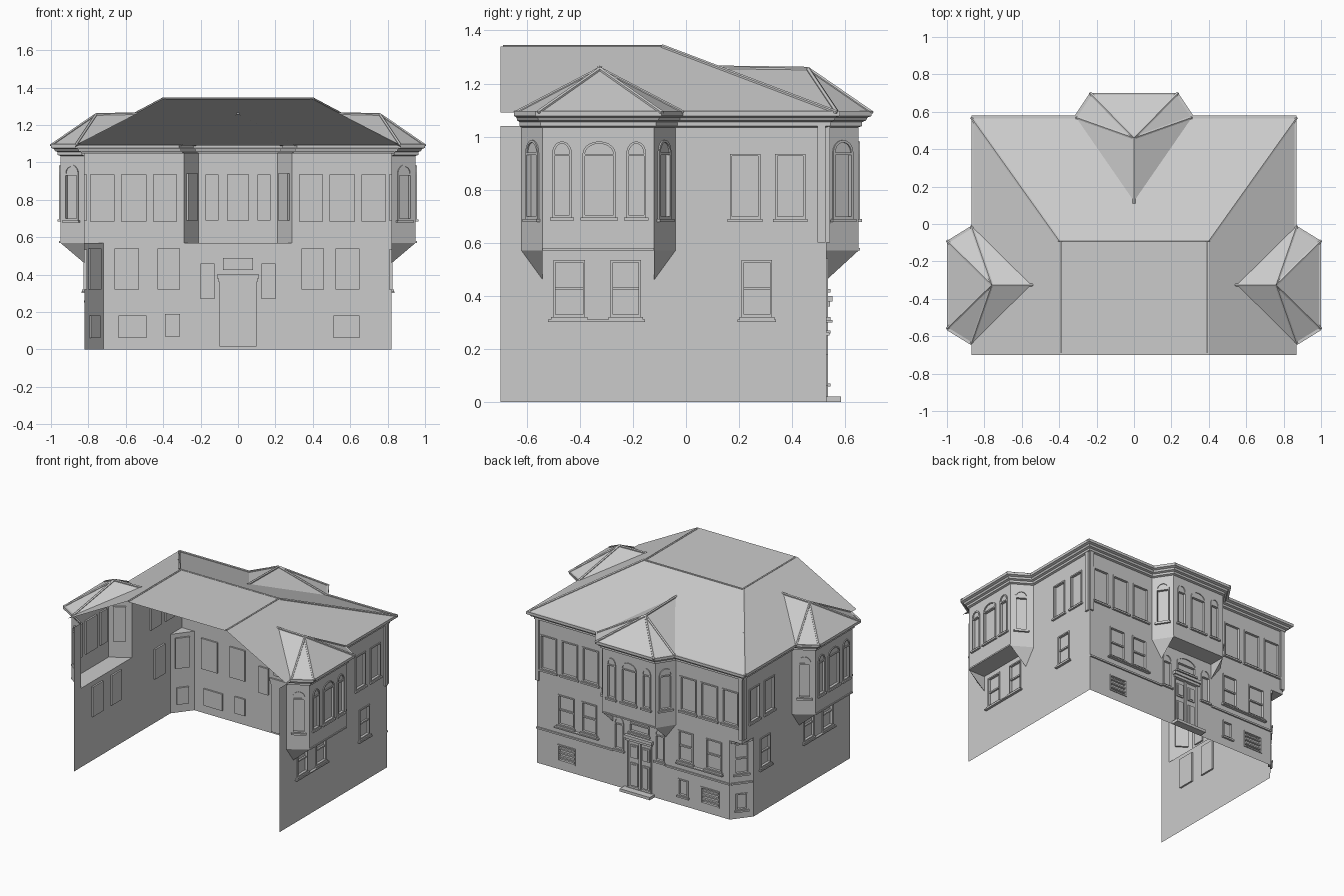
import bpy, bmesh, math
from mathutils import Vector as V

if "Cube" in bpy.data.objects:
    bpy.data.objects.remove(bpy.data.objects["Cube"])


def finish(name, bm, mirror=False):
    me = bpy.data.meshes.new(name)
    bm.to_mesh(me)
    bm.free()
    ob = bpy.data.objects.new(name, me)
    bpy.context.collection.objects.link(ob)
    if mirror:
        m = ob.modifiers.new("Mirror", 'MIRROR')
        m.use_mirror_merge = False
    return ob


def poly(bm, pts):
    return bm.faces.new([bm.verts.new(p) for p in pts])


def hexa(bm, lo, hi):
    """Closed prism between two matching rings of points."""
    a = [bm.verts.new(p) for p in lo]
    b = [bm.verts.new(p) for p in hi]
    n = len(a)
    fs = [bm.faces.new(a[::-1]), bm.faces.new(b)]
    fs += [bm.faces.new((a[i], a[(i + 1) % n], b[(i + 1) % n], b[i])) for i in range(n)]
    bmesh.ops.recalc_face_normals(bm, faces=fs)


def wall(name, a, b, axis, z0, z1, wins=(), bars=(), mirror=False):
    """Wall sheet from a to b (outside on the right hand). Windows and bars use
    world coordinates along axis: (c0, c1, z0, z1, style) / (c0, c1, z0, z1, depth)."""
    bm = bmesh.new()
    a, b = V((*a, 0)), V((*b, 0))
    L = (b - a).length
    d = (b - a) / L
    n = V((d.y, -d.x, 0))
    P = lambda u, z, o=0: a + d * u + n * o + V((0, 0, z))
    U = lambda c: (c - a[axis]) / (b[axis] - a[axis]) * L

    def bar(u0, u1, w0, w1, o0, o1):
        hexa(bm, [P(u0, w0, o0), P(u1, w0, o0), P(u1, w1, o0), P(u0, w1, o0)],
             [P(u0, w0, o1), P(u1, w0, o1), P(u1, w1, o1), P(u0, w1, o1)])

    holes = [(*sorted((U(w[0]), U(w[1]))), w[2], w[3], w[4]) for w in wins]
    us = sorted({0, L, *(h[0] for h in holes), *(h[1] for h in holes)})
    zs = sorted({z0, z1, *(h[2] for h in holes), *(h[3] for h in holes)})
    for u0, u1 in zip(us, us[1:]):
        for w0, w1 in zip(zs, zs[1:]):
            um, wm = (u0 + u1) / 2, (w0 + w1) / 2
            if not any(h[0] < um < h[1] and h[2] < wm < h[3] for h in holes):
                poly(bm, [P(u0, w0), P(u1, w0), P(u1, w1), P(u0, w1)])
    for u0, u1, w0, w1, style in holes:
        # recessed pane, reveals and casing
        r = -0.012
        c = [(u0, w0), (u1, w0), (u1, w1), (u0, w1)]
        poly(bm, [P(*p, r) for p in c])
        for p, q in zip(c, c[1:] + c[:1]):
            poly(bm, [P(*p), P(*q), P(*q, r), P(*p, r)])
        f = 0.009
        for s in ((u0, u0 + f, w0, w1), (u1 - f, u1, w0, w1),
                  (u0 + f, u1 - f, w0, w0 + f), (u0 + f, u1 - f, w1 - f, w1)):
            bar(*s, r, 0.006)
        um, wm = (u0 + u1) / 2, (w0 + w1) / 2
        if style in ('sash', 'arch', 'plain'):
            bar(u0 - .008, u1 + .008, w0 - .012, w0, 0, 0.014)
        if style == 'sash':
            bar(u0 + f, u1 - f, wm - .005, wm + .005, r, 0)
        if style == 'vent':
            for k in (1, 2, 3):
                z = w0 + (w1 - w0) * k / 4
                bar(u0 + f, u1 - f, z - .005, z + .005, r, 0.003)
        if style == 'arch':
            hw, N = (u1 - u0) / 2, 10
            at = lambda k, g: (um - math.cos(math.pi * k / N) * (hw - g),
                               w1 + math.sin(math.pi * k / N) * (0.047 - g))
            for k in range(N):
                ring = [at(k, 0), at(k + 1, 0), at(k + 1, .009), at(k, .009)]
                hexa(bm, [P(*p, 0) for p in ring], [P(*p, .006) for p in ring])
        if style == 'door':
            bar(um - .008, um + .008, w0, w1 - .04, r, -.002)
            for s in (-1, 1):
                for p0, p1 in ((.035, .2), (.235, .33)):
                    x0, x1 = sorted((um + s * .02, um + s * .075))
                    bar(x0, x1, p0, p1, r, -.004)
                    bar(x0 + .01, x1 - .01, p0 + .01, p1 - .01, r, 0)
            bar(u0 - .012, u1 + .012, w1 - .022, w1, r, .022)
            bar(u0 - .005, u1 + .005, w1 - .04, w1 - .022, r, .013)
    for c0, c1, w0, w1, o in bars:
        bar(*sorted((U(c0), U(c1))), w0, w1, 0, o)
    return finish(name, bm, mirror)


SB = [(.82, -.62), (.95, -.54), (.95, -.12), (.82, -.04)]   # side bay plan
BB = [(.29, .53), (.21, .65), (-.21, .65), (-.29, .53)]     # rear bay plan
FL, TOP = .57, 1.05

# side walls, upper and ground storeys
wall("side_upper_front", (.82, -.7), SB[0], 1, FL, 1.04, mirror=True)
wall("side_upper_rear", SB[3], (.82, .53), 1, FL, TOP,
     [(.165, .28, .69, .935, 'plain'), (.335, .45, .69, .935, 'plain')],
     [(.495, .525, .6, 1.04, .012)], mirror=True)
wall("side_ground", (.82, -.7), (.82, .40), 1, 0, FL,
     [(-.5, -.38, .32, .535, 'sash'), (-.285, -.17, .32, .535, 'sash'),
      (.21, .325, .32, .535, 'sash')],
     [(-.52, -.155, .302, .31, .018), (.195, .34, .302, .31, .018)], mirror=True)
wall("right_ground_corner", (.82, .40), (.82, .53), 1, 0, FL)

# chamfered ground corner with the overhang above it
wall("chamfer_corner", (-.72, .53), (-.82, .40), 0, 0, FL,
     [(-.8, -.74, .32, .54, 'sash'), (-.795, -.745, .06, .18, 'plain')],
     [(-.815, -.725, .25, .262, .01), (-.815, -.725, .55, .57, .01)])
bm = bmesh.new()
poly(bm, [(-.72, .53, FL), (-.82, .53, FL), (-.82, .40, FL)])
finish("corner_overhang", bm)

# side bays
wall("side_bay_front_cheek", SB[0], SB[1], 1, FL, TOP, [(-.60, -.555, .69, .94, 'arch')], mirror=True)
wall("side_bay_face", SB[1], SB[2], 1, FL, TOP,
     [(-.505, -.43, .695, .935, 'arch'), (-.39, -.265, .695, .935, 'arch'),
      (-.225, -.15, .695, .935, 'arch')], [(-.54, -.12, .57, .58, .006)], mirror=True)
wall("side_bay_rear_cheek", SB[2], SB[3], 1, FL, TOP, [(-.105, -.06, .69, .94, 'arch')], mirror=True)

# rear wall
wall("rear_upper", (.82, .53), BB[0], 0, FL, TOP,
     [(.66, .79, .685, .935, 'plain'), (.49, .625, .685, .935, 'plain'),
      (.325, .455, .685, .935, 'plain')], [(.797, .825, .6, 1.04, .012)], mirror=True)
wall("rear_bay_cheek", BB[0], BB[1], 0, FL, TOP, [(.275, .225, .69, .94, 'arch')], mirror=True)
wall("rear_bay_face", BB[1], BB[2], 0, FL, TOP,
     [(.105, .175, .69, .935, 'arch'), (-.06, .06, .69, .935, 'arch'),
      (-.175, -.105, .69, .935, 'arch')], [(.21, -.21, .57, .58, .006)])
wall("rear_ground", (.82, .53), (-.72, .53), 0, 0, FL,
     [(.52, .65, .32, .54, 'sash'), (.34, .46, .32, .54, 'sash'),
      (-.43, -.31, .32, .54, 'sash'), (-.66, -.53, .32, .54, 'sash'),
      (.51, .65, .06, .18, 'vent'), (-.64, -.49, .06, .18, 'vent'), (-.39, -.31, .07, .19, 'plain'),
      (-.1, .1, .015, .4, 'door'), (.125, .2, .27, .46, 'arch'), (-.2, -.125, .27, .46, 'arch'),
      (-.08, .08, .425, .49, 'arch')],
     [(.82, .21, .25, .262, .01), (-.21, -.72, .25, .262, .01),
      (.67, .32, .3, .308, .022), (-.3, -.67, .3, .308, .022), (-.12, .12, 0, .02, .055)])

# bay floors and wedge brackets
bm = bmesh.new()
poly(bm, [(x, y, FL) for x, y in SB])
for y0, y1 in ((-.62, -.54), (-.04, -.12)):
    q = [(.82, y0, FL), (.95, y1, FL), (.82, y1, FL), (.82, y1, .46)]
    for f in ((0, 1, 3), (1, 2, 3), (0, 2, 1)):
        poly(bm, [q[i] for i in f])
bmesh.ops.recalc_face_normals(bm, faces=bm.faces)
finish("side_bay_base", bm, True)
bm = bmesh.new()
poly(bm, [(x, y, FL) for x, y in BB])
for s in (-1, 1):
    q = [(.29 * s, .53, FL), (.21 * s, .65, FL), (.21 * s, .53, FL), (.21 * s, .53, .46)]
    for f in ((0, 1, 3), (1, 2, 3), (0, 2, 1)):
        poly(bm, [q[i] for i in f])
bmesh.ops.recalc_face_normals(bm, faces=bm.faces)
finish("rear_bay_base", bm)

# stepped cornice swept around walls and bays
half = [(.82, -.7)] + SB + [(.82, .53)] + BB[:2]
path = [V(p) for p in half + [(-x, y) for x, y in half[::-1]]]


def offset(o):
    out = []
    for p, c, n in zip(path, path[1:], path[2:]):
        d0, d1 = (c - p).normalized(), (n - c).normalized()
        n0, n1 = V((d0.y, -d0.x)), V((d1.y, -d1.x))
        out.append(c + (n0 + n1) * (o / (1 + n0.dot(n1))))
    return out


bm = bmesh.new()
prof = [(0, 1.035), (.014, 1.04), (.014, 1.055), (.028, 1.06), (.034, 1.072),
        (.05, 1.078), (.05, 1.097), (.035, 1.097), (.035, 1.09)]
rows = [[bm.verts.new((p.x, p.y, z)) for p in offset(o)] for o, z in prof]
for r, s in zip(rows, rows[1:]):
    for i in range(len(r) - 1):
        bm.faces.new((r[i], r[i + 1], s[i + 1], s[i]))
finish("cornice", bm)

# roof sheets
E, R = 1.09, 1.34
bm = bmesh.new()
poly(bm, [(-.4, -.7, R), (.4, -.7, R), (.4, -.09, R), (-.4, -.09, R)])
poly(bm, [(.87, .57, E), (-.87, .57, E), (-.4, -.09, R), (.4, -.09, R)])
poly(bm, [(.87, -.7, E), (.87, .57, E), (.4, -.09, R), (.4, -.7, R)])
poly(bm, [(-.87, .57, E), (-.87, -.7, E), (-.4, -.7, R), (-.4, -.09, R)])
finish("main_roof", bm)


def ridge(bm, p, q, w=.008):
    p, q = V(p), V(q)
    d = (q - p).normalized()
    s = d.cross(V((0, 0, 1))).normalized() * w
    t = s.cross(d).normalized() * w
    ring = [s - t * .5, s + t * .4, t, -s + t * .4, -s - t * .5]
    hexa(bm, [p + v for v in ring], [q + v for v in ring])


def bay_roof(name, eave, apex, end, mirror):
    bm = bmesh.new()
    for p, q in zip(eave, eave[1:]):
        poly(bm, [p, q, apex])
    poly(bm, [eave[-1], end, apex])
    poly(bm, [end, eave[0], apex])
    finish(name, bm, mirror)
    bm = bmesh.new()
    for p in eave + [end]:
        ridge(bm, apex, p)
    finish(name + "_ridges", bm, mirror)


bay_roof("side_bay_roof", [(.87, -.64, E), (1, -.56, E), (1, -.09, E), (.87, -.01, E)],
         (.76, -.325, 1.255), (.54, -.325, 1.26), True)
bay_roof("rear_bay_roof", [(.31, .57, E), (.235, .7, E), (-.235, .7, E), (-.31, .57, E)],
         (0, .46, 1.255), (0, .11, 1.26), False)

# main ridge caps
bm = bmesh.new()
ridge(bm, (-.4, -.09, R), (.4, -.09, R), .006)
for s in (-1, 1):
    ridge(bm, (.4 * s, -.09, R), (.87 * s, .57, E))
    ridge(bm, (.39 * s, -.09, R), (.39 * s, -.69, R), .006)
finish("main_ridges", bm)
